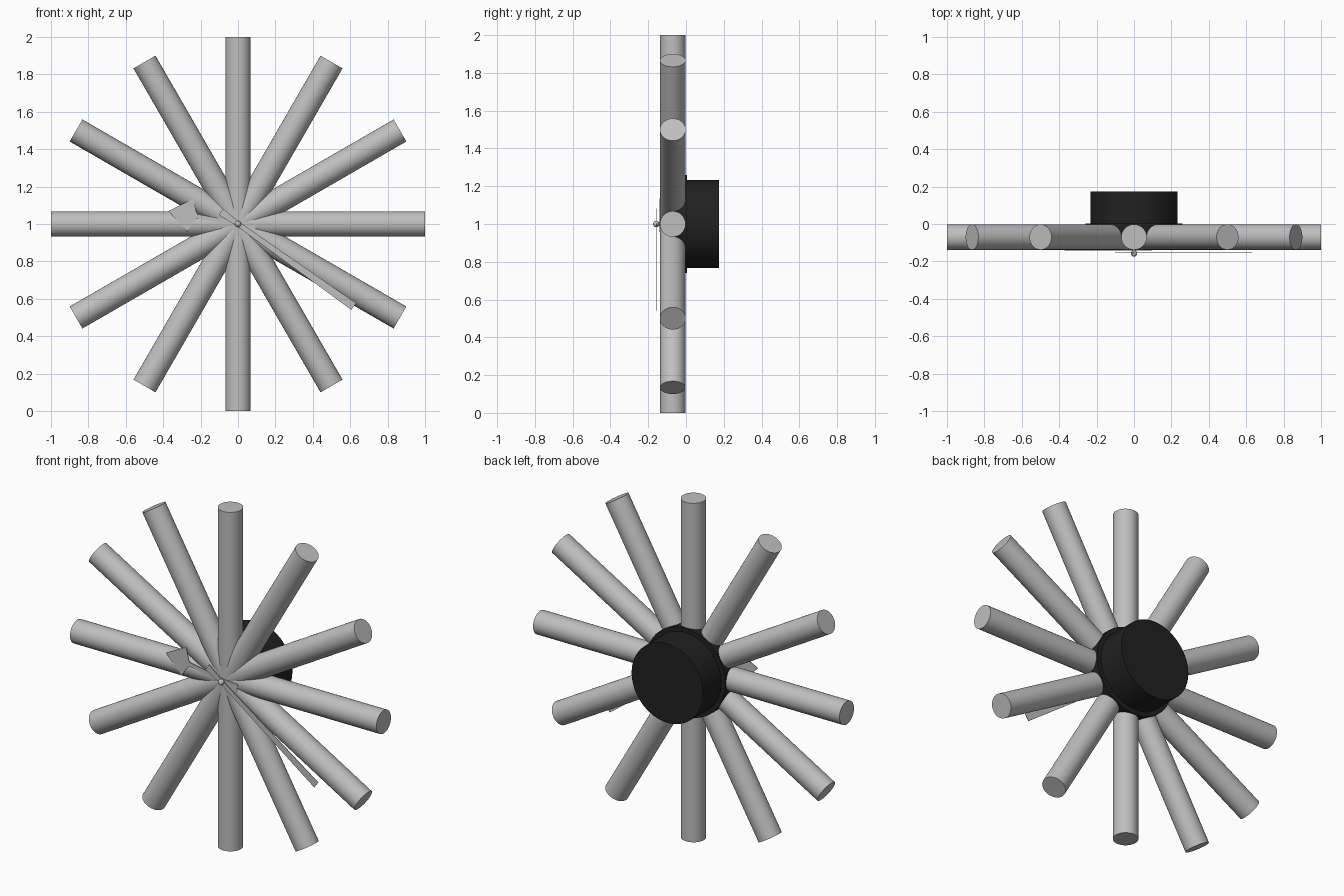
import bpy, bmesh, math
from mathutils import Matrix, Vector

cube = bpy.data.objects.get("Cube")
if cube:
    bpy.data.objects.remove(cube)

CENTRE_Z = 1.0
RAY_RADIUS = 0.068
RAY_Y = -0.07


def material(name, value):
    mat = bpy.data.materials.new(name)
    mat.use_nodes = True
    colour = (value, value, value, 1)
    mat.diffuse_color = colour
    mat.node_tree.nodes["Principled BSDF"].inputs["Base Color"].default_value = colour
    return mat


silver = material("silver grey", 0.52)
black = material("matte black", 0.015)


def finish(name, bm, mat, smooth=True):
    mesh = bpy.data.meshes.new(name)
    bmesh.ops.recalc_face_normals(bm, faces=bm.faces)
    bm.to_mesh(mesh)
    bm.free()
    mesh.materials.append(mat)
    obj = bpy.data.objects.new(name, mesh)
    bpy.context.collection.objects.link(obj)
    if smooth:
        bpy.ops.object.select_all(action='DESELECT')
        obj.select_set(True)
        bpy.context.view_layer.objects.active = obj
        bpy.ops.object.shade_smooth_by_angle(angle=math.radians(35))
    return obj


def rod(name, start, end, radius, mat, sides=48):
    """Capped cylinder between two points."""
    start, end = Vector(start), Vector(end)
    axis = end - start
    place = Matrix.Translation((start + end) / 2) @ axis.to_track_quat('Z', 'Y').to_matrix().to_4x4()
    bm = bmesh.new()
    bmesh.ops.create_cone(bm, cap_ends=True, segments=sides, radius1=radius,
                          radius2=radius, depth=axis.length, matrix=place)
    return finish(name, bm, mat)


def hand(name, half_outline, angle, y, thickness):
    """Thin symmetric plate; outline is (distance along, half width)."""
    outline = half_outline + [(a, -w) for a, w in reversed(half_outline) if w > 0]
    c, s = math.cos(angle), math.sin(angle)
    bm = bmesh.new()
    verts = [bm.verts.new((a * c - w * s, y, CENTRE_Z + a * s + w * c)) for a, w in outline]
    face = bm.faces.new(verts)
    extruded = bmesh.ops.extrude_face_region(bm, geom=[face])
    moved = [v for v in extruded["geom"] if isinstance(v, bmesh.types.BMVert)]
    bmesh.ops.translate(bm, verts=moved, vec=(0, thickness, 0))
    return finish(name, bm, silver, smooth=False)


# Twelve round rays meeting at the hub
for i in range(12):
    angle = math.radians(30 * i)
    tip = (math.cos(angle), RAY_Y, CENTRE_Z + math.sin(angle))
    rod(f"ray_{i + 1}", (0, RAY_Y, CENTRE_Z), tip, RAY_RADIUS, silver)

# Black backing hub between the rays and the movement housing behind it
rod("backing_hub", (0, RAY_Y, CENTRE_Z), (0, 0.004, CENTRE_Z), 0.26, black, 96)
rod("movement_housing", (0, 0, CENTRE_Z), (0, 0.174, CENTRE_Z), 0.233, black, 96)

# Hour hand with a kite-shaped tip
hand("hour_hand",
     [(-0.095, 0.022), (0, 0.012), (0.222, 0.012), (0.23, 0.022), (0.26, 0.09), (0.378, 0)],
     math.radians(169.5), -0.141, 0.003)

# Long minute hand, widening towards both ends
hand("minute_hand",
     [(-0.112, 0.02), (0, 0.013), (0.76, 0.022)],
     math.radians(-35.5), -0.156, 0.003)

# Centre pin
rod("hand_spindle", (0, -0.13, CENTRE_Z), (0, -0.157, CENTRE_Z), 0.01, silver, 24)
bm = bmesh.new()
bmesh.ops.create_uvsphere(bm, u_segments=24, v_segments=12, radius=0.017,
                          matrix=Matrix.Translation((0, -0.157, CENTRE_Z)))
finish("centre_cap", bm, silver)
